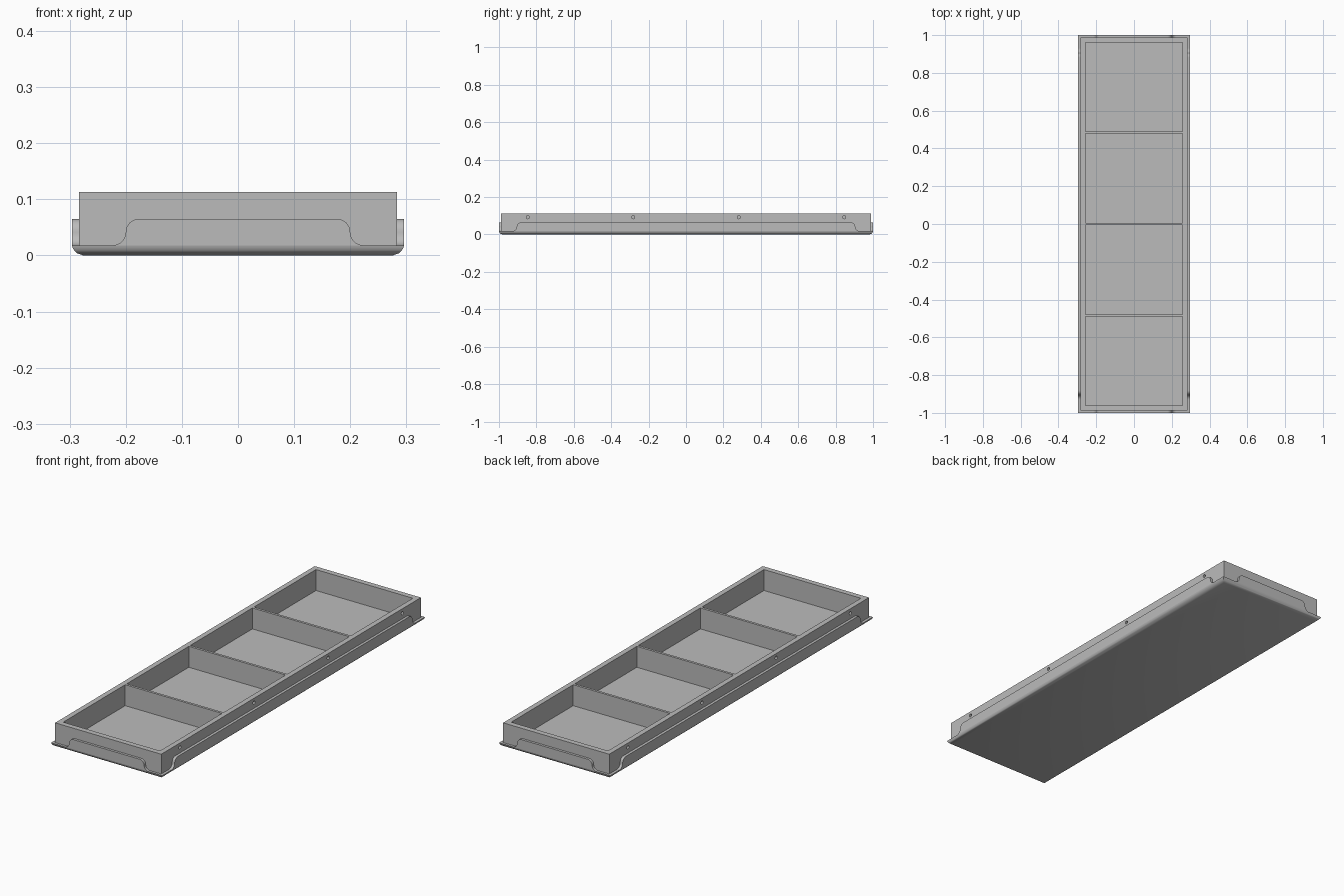
import bpy, bmesh, math
from mathutils import Matrix, Vector

old = bpy.data.objects.get("Cube")
if old:
    bpy.data.objects.remove(old, do_unlink=True)

# Overall sizes
HALF_X, HALF_Y = 0.296, 1.0        # base and flaps
BODY_X, BODY_Y = 0.283, 0.988      # box walls
RIM, TOP, FLAP_TOP, FLOOR = 0.018, 0.113, 0.065, 0.012
CELL_X, CELL_Y, DIVIDER = 0.258, 0.962, 0.012

grey = bpy.data.materials.new("plain grey")
grey.use_nodes = True
colour = (0.5, 0.5, 0.5, 1)
grey.diffuse_color = colour
grey.node_tree.nodes["Principled BSDF"].inputs["Base Color"].default_value = colour


def finish(name, bm):
    """Turn a bmesh into a shaded object."""
    bmesh.ops.recalc_face_normals(bm, faces=bm.faces)
    mesh = bpy.data.meshes.new(name)
    bm.to_mesh(mesh)
    bm.free()
    mesh.materials.append(grey)
    ob = bpy.data.objects.new(name, mesh)
    bpy.context.collection.objects.link(ob)
    return ob


def select(ob):
    bpy.ops.object.select_all(action='DESELECT')
    ob.select_set(True)
    bpy.context.view_layer.objects.active = ob


def smooth(ob, degrees=30):
    select(ob)
    bpy.ops.object.shade_smooth_by_angle(angle=math.radians(degrees))


def add_box(bm, low, high):
    low, high = Vector(low), Vector(high)
    matrix = Matrix.Translation((low + high) / 2) @ Matrix.Diagonal((*(high - low), 1))
    bmesh.ops.create_cube(bm, size=1, matrix=matrix)


# Compartment and screw hole cutter
bm = bmesh.new()
pitch = (2 * CELL_Y + DIVIDER) / 4
for i in range(4):
    y = -CELL_Y + i * pitch
    add_box(bm, (-CELL_X, y, FLOOR), (CELL_X, y + pitch - DIVIDER, TOP + 0.1))
for side in (-1, 1):
    for i in range(4):
        place = Matrix.Translation((side * BODY_X, -0.846 + i * 0.564, 0.092))
        bmesh.ops.create_cone(bm, cap_ends=True, segments=20, radius1=0.008, radius2=0.008,
                              depth=0.02, matrix=place @ Matrix.Rotation(math.pi / 2, 4, 'Y'))
cutter = finish("cutter", bm)
cutter.hide_render = True

# Box walls with dividers
bm = bmesh.new()
add_box(bm, (-BODY_X, -BODY_Y, RIM), (BODY_X, BODY_Y, TOP))
walls = finish("compartment_walls", bm)

# Base with rounded lower edge, lofted from rectangles
bm = bmesh.new()
rings = []
for inset, z in ((0.02, 0), (0.009, 0.004), (0.004, 0.009), (0.001, 0.014), (0, RIM)):
    x, y = HALF_X - inset, HALF_Y - inset
    rings.append([bm.verts.new((sx * x, sy * y, z))
                  for sx, sy in ((-1, -1), (1, -1), (1, 1), (-1, 1))])
for a, b in zip(rings, rings[1:]):
    for i in range(4):
        j = (i + 1) % 4
        bm.faces.new((a[i], a[j], b[j], b[i]))
bm.faces.new(rings[0])
bm.faces.new(rings[-1])
base = finish("base_tray", bm)

for ob in (walls, base):
    cut = ob.modifiers.new("compartments", 'BOOLEAN')
    cut.operation, cut.solver, cut.object = 'DIFFERENCE', 'EXACT', cutter
    select(ob)
    bpy.ops.object.modifier_apply(modifier=cut.name)
    smooth(ob)
bpy.data.objects.remove(cutter, do_unlink=True)


def flap(name, half, inner, outer, angle):
    """Upright flap whose ends sweep down in an S curve."""
    r = (FLAP_TOP - RIM) / 2
    mid = RIM + r
    steps = [math.pi / 2 * i / 8 for i in range(9)]
    end = [(half + r - r * math.sin(t), mid - r * math.cos(t)) for t in steps]
    end += [(half - r + r * math.cos(t), mid + r * math.sin(t)) for t in steps[1:]]
    outline = end + [(-u, z) for u, z in reversed(end)]
    bm = bmesh.new()
    face = bm.faces.new([bm.verts.new((u, -inner, z)) for u, z in outline])
    new = bmesh.ops.extrude_face_region(bm, geom=[face])["geom"]
    verts = [v for v in new if isinstance(v, bmesh.types.BMVert)]
    bmesh.ops.translate(bm, verts=verts, vec=(0, inner - outer, 0))
    bm.transform(Matrix.Rotation(angle, 4, 'Z'))
    smooth(finish(name, bm))


# Flaps around the box
flap("front_flap", 0.2, BODY_Y, HALF_Y, 0)
flap("back_flap", 0.2, BODY_Y, HALF_Y, math.pi)
flap("left_flap", 0.905, BODY_X, HALF_X, math.pi / 2)
flap("right_flap", 0.905, BODY_X, HALF_X, -math.pi / 2)
